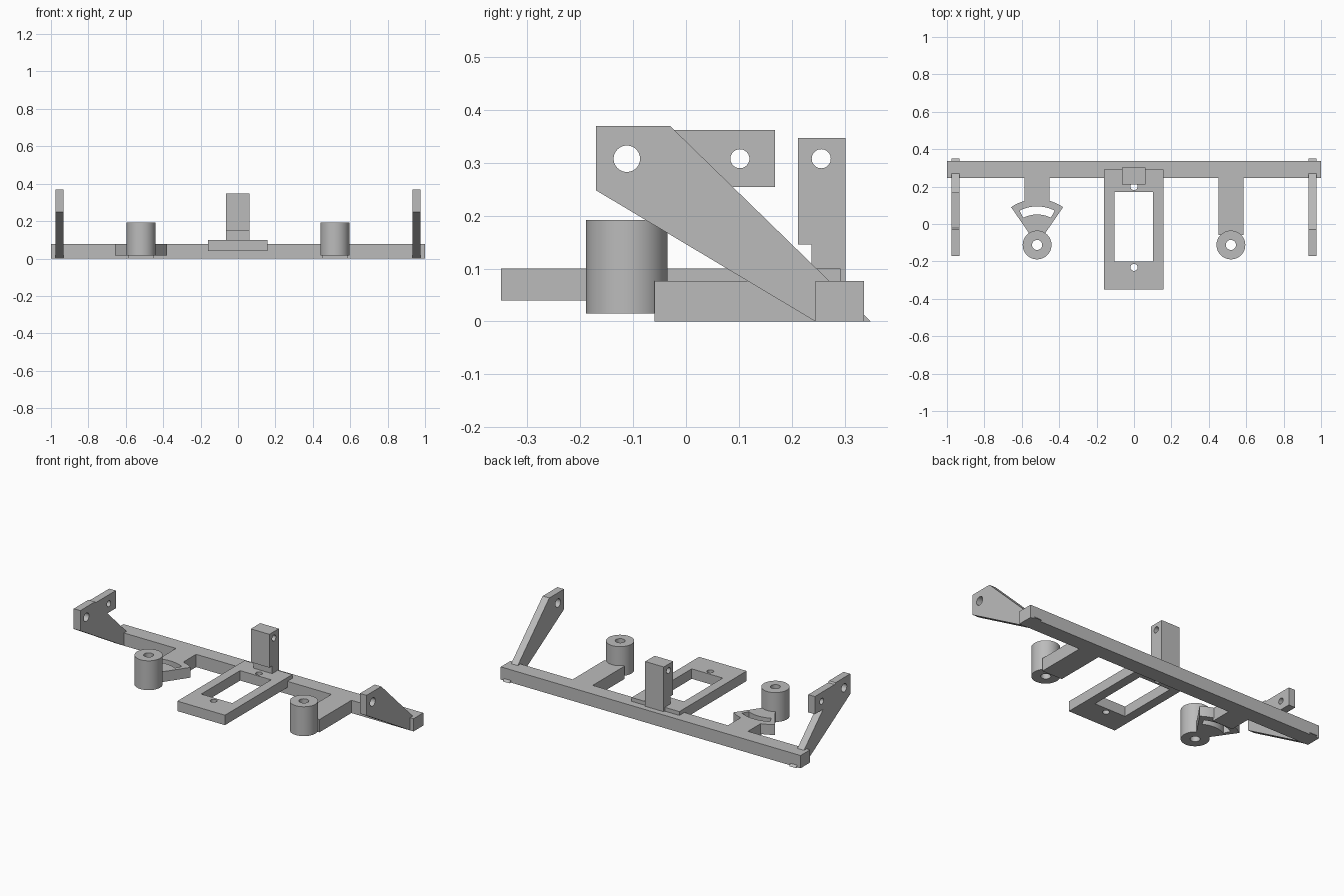
import bpy, bmesh, math
from mathutils import Matrix

cube = bpy.data.objects.get("Cube")
if cube:
    bpy.data.objects.remove(cube, do_unlink=True)

COLOR = (0.5, 0.5, 0.5, 1)
grey = bpy.data.materials.new("plain grey")
grey.use_nodes = True
grey.diffuse_color = COLOR
grey.node_tree.nodes["Principled BSDF"].inputs["Base Color"].default_value = COLOR


def box(a, b, c, d):
    return [(a, c), (b, c), (b, d), (a, d)]


def arc(cx, cy, r, start, end, n):
    angles = [math.radians(start + (end - start) * i / n) for i in range(n + 1)]
    return [(cx + r * math.cos(t), cy + r * math.sin(t)) for t in angles]


def circle(cx, cy, r, n=40):
    return arc(cx, cy, r, 0, 360, n)[:-1]


def band(cx, cy, inner, outer, half, n=16):
    return (arc(cx, cy, outer, 90 - half, 90 + half, n)
            + arc(cx, cy, inner, 90 + half, 90 - half, n))


def prism(name, outlines, low, high, axis="z"):
    """Extrude a filled outline (later outlines are holes) along z or x."""
    curve = bpy.data.curves.new(name, "CURVE")
    curve.dimensions = "2D"
    curve.fill_mode = "BOTH"
    curve.extrude = (high - low) / 2
    for outline in outlines:
        spline = curve.splines.new("POLY")
        spline.points.add(len(outline) - 1)
        for point, (a, b) in zip(spline.points, outline):
            point.co = (a, b, 0, 1)
        spline.use_cyclic_u = True
    temp = bpy.data.objects.new(name + " outline", curve)
    mesh = bpy.data.meshes.new_from_object(temp)
    bpy.data.objects.remove(temp)
    bpy.data.curves.remove(curve)
    mesh.transform(Matrix.Translation((0, 0, (low + high) / 2)))
    if axis == "x":
        mesh.transform(Matrix(((0, 0, 1, 0), (1, 0, 0, 0), (0, 1, 0, 0), (0, 0, 0, 1))))
    bm = bmesh.new()
    bm.from_mesh(mesh)
    bmesh.ops.remove_doubles(bm, verts=bm.verts, dist=0.0001)
    bmesh.ops.recalc_face_normals(bm, faces=bm.faces)
    bm.to_mesh(mesh)
    bm.free()
    mesh.name = name
    mesh.materials.clear()
    mesh.materials.append(grey)
    obj = bpy.data.objects.new(name, mesh)
    bpy.context.collection.objects.link(obj)
    bpy.ops.object.select_all(action="DESELECT")
    obj.select_set(True)
    bpy.context.view_layer.objects.active = obj
    bpy.ops.object.shade_smooth_by_angle(angle=math.radians(30))
    return obj


# Long rear bar
prism("rear_bar", [box(-1, 1, 0.245, 0.337)], 0, 0.077)

# Sloping end arms and their pivot holes
arm = [(-0.17, 0.248), (-0.17, 0.37), (-0.03, 0.37), (0.35, 0), (0.245, 0)]
for side, x in (("right", -0.955), ("left", 0.955)):
    prism(side + "_end_arm", [arm, circle(-0.112, 0.308, 0.025)], x - 0.022, x + 0.022, "x")

# Extra lug on the right arm only
lug = [(-0.03, 0.362), (0.168, 0.362), (0.168, 0.255), (0.08, 0.255)]
prism("right_arm_lug", [lug, circle(0.102, 0.308, 0.018)], -0.977, -0.933, "x")

# Bosses on short brackets
PX, PY = 0.518, -0.112
for side, x, front in (("right", -PX, 0.115), ("left", PX, -0.06)):
    prism(side + "_boss", [circle(x, PY, 0.077, 64), circle(x, PY, 0.027)], 0.015, 0.192)
    prism(side + "_bracket", [box(x - 0.067, x + 0.067, front, 0.25)], 0, 0.077)

# Slotted adjustment fan on the right boss
prism("slotted_fan", [band(-PX, PY, 0.06, 0.245, 34.5), band(-PX, PY, 0.163, 0.206, 27)],
      0.015, 0.077)

# Central mounting frame with window and screw holes
prism("mounting_frame", [box(-0.16, 0.158, -0.35, 0.292), box(-0.105, 0.102, -0.2, 0.17),
                         circle(0, 0.2, 0.019), circle(0, -0.232, 0.019)], 0.04, 0.1)

# Central post with a stepped foot
post = [(0.238, 0.06), (0.302, 0.06), (0.302, 0.347), (0.212, 0.347),
        (0.212, 0.146), (0.238, 0.146)]
prism("centre_post", [post, circle(0.256, 0.308, 0.018)], -0.063, 0.061, "x")
